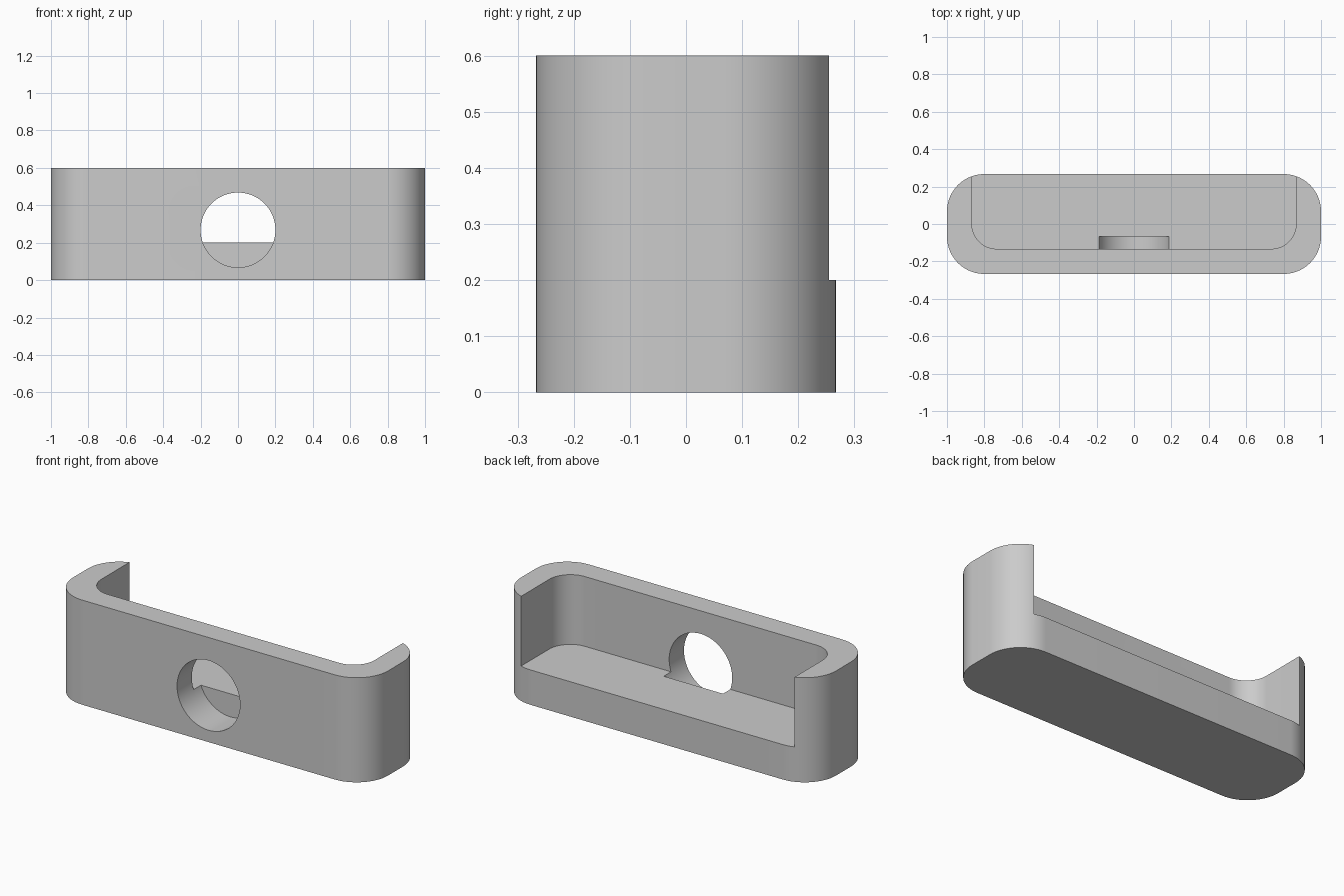
import bpy
import bmesh
from math import cos, sin, pi, radians
from mathutils import Matrix

cube = bpy.data.objects.get("Cube")
if cube:
    bpy.data.objects.remove(cube, do_unlink=True)

grey = bpy.data.materials.new("light grey")
grey.use_nodes = True
colour = (0.6, 0.6, 0.6, 1)
grey.diffuse_color = colour
grey.node_tree.nodes["Principled BSDF"].inputs["Base Color"].default_value = colour


def rounded_rect(x, y0, y1, r, steps=20):
    """Outline of a rectangle from -x to x and y0 to y1 with round corners."""
    corners = [(x - r, y1 - r), (r - x, y1 - r), (r - x, y0 + r), (x - r, y0 + r)]
    return [(cx + r * cos((q + i / steps) * pi / 2), cy + r * sin((q + i / steps) * pi / 2))
            for q, (cx, cy) in enumerate(corners) for i in range(steps + 1)]


def add_object(name, bm):
    bmesh.ops.recalc_face_normals(bm, faces=bm.faces)
    mesh = bpy.data.meshes.new(name)
    bm.to_mesh(mesh)
    bm.free()
    mesh.materials.append(grey)
    obj = bpy.data.objects.new(name, mesh)
    bpy.context.collection.objects.link(obj)
    return obj


def prism(name, outline, z0, z1):
    bm = bmesh.new()
    base = bm.faces.new([bm.verts.new((x, y, z0)) for x, y in outline])
    top = bmesh.ops.extrude_face_region(bm, geom=[base])["geom"]
    bmesh.ops.translate(bm, vec=(0, 0, z1 - z0),
                        verts=[v for v in top if isinstance(v, bmesh.types.BMVert)])
    return add_object(name, bm)


# Solid block with round ends
body = prism("bracket_body", rounded_rect(1, -0.267, 0.267, 0.2), 0, 0.6)

# Pocket open to the top and the back
pocket = prism("pocket_cutter", rounded_rect(0.867, -0.133, 0.8, 0.133), 0.2, 0.8)

# Round hole through the front wall, ending just inside the floor
bm = bmesh.new()
front, back = -0.4, -0.067
bmesh.ops.create_cone(
    bm, cap_ends=True, segments=80, radius1=0.2, radius2=0.2, depth=back - front,
    matrix=Matrix.Translation((0, (front + back) / 2, 0.268)) @ Matrix.Rotation(pi / 2, 4, "X"))
hole = add_object("hole_cutter", bm)

# Cut the pocket and the hole
bpy.ops.object.select_all(action="DESELECT")
bpy.context.view_layer.objects.active = body
body.select_set(True)
for cutter in (pocket, hole):
    cutter.hide_render = True
    mod = body.modifiers.new(cutter.name, "BOOLEAN")
    mod.operation = "DIFFERENCE"
    mod.solver = "EXACT"
    mod.object = cutter
    bpy.ops.object.modifier_apply(modifier=mod.name)
    bpy.data.objects.remove(cutter, do_unlink=True)

bpy.ops.object.shade_smooth_by_angle(angle=radians(30))
